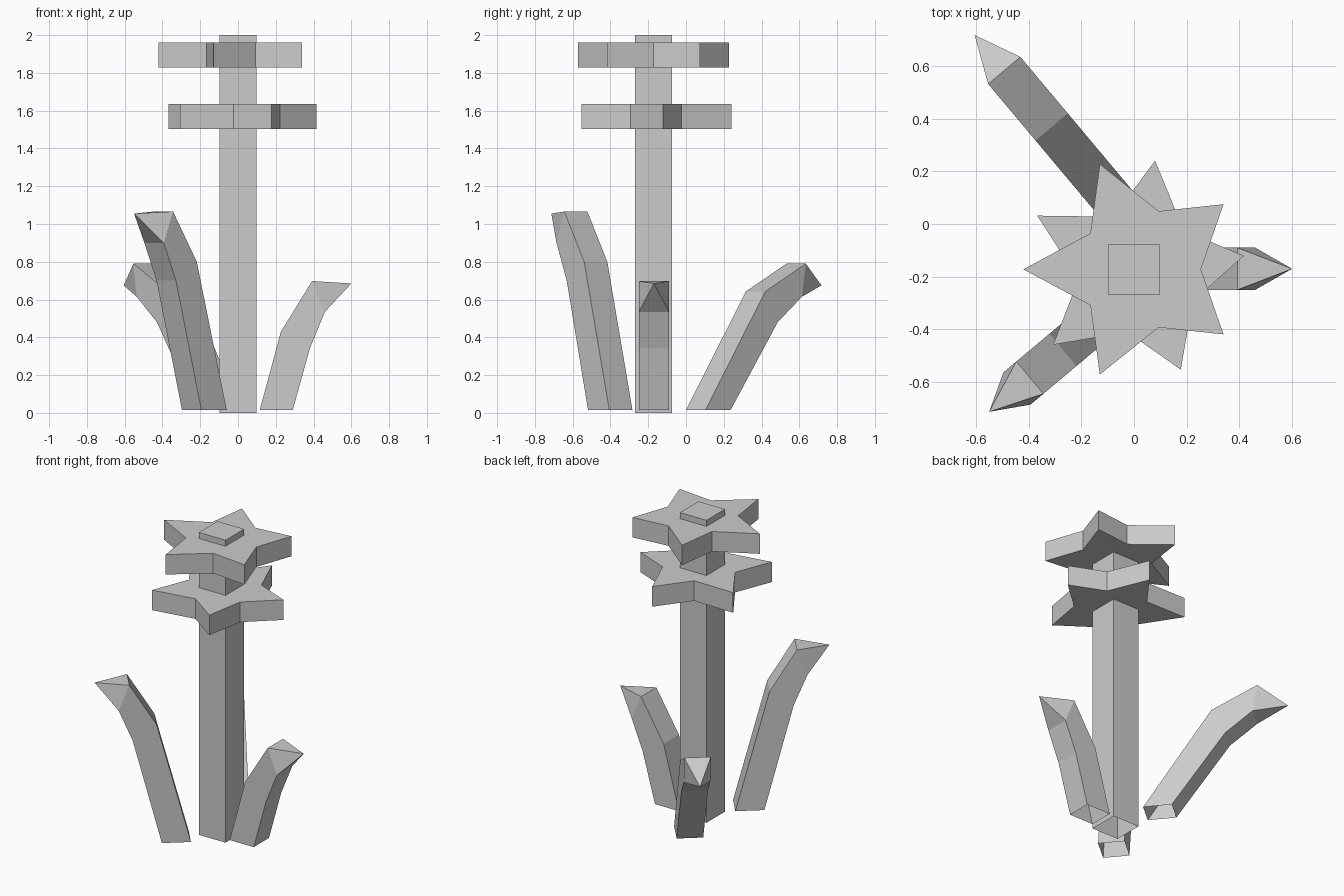
import bpy
import bmesh
from math import sin, cos, radians
from mathutils import Vector

if "Cube" in bpy.data.objects:
    bpy.data.objects.remove(bpy.data.objects["Cube"])

CX, CY = 0.0, -0.172      # stem axis


def make_object(name, verts, faces):
    mesh = bpy.data.meshes.new(name)
    bm = bmesh.new()
    vs = [bm.verts.new(v) for v in verts]
    for f in faces:
        bm.faces.new([vs[i] for i in f])
    bmesh.ops.recalc_face_normals(bm, faces=bm.faces)
    bm.to_mesh(mesh)
    bm.free()
    obj = bpy.data.objects.new(name, mesh)
    bpy.context.collection.objects.link(obj)
    return obj


def walls(n, lo, hi):
    return [(lo + i, lo + (i + 1) % n, hi + (i + 1) % n, hi + i) for i in range(n)]


# Square stem, open underneath
h = 0.097
square = [(CX - h, CY - h), (CX + h, CY - h), (CX + h, CY + h), (CX - h, CY + h)]
make_object("stem", [(x, y, z) for z in (0.0, 2.0) for x, y in square],
            walls(4, 0, 4) + [(4, 5, 6, 7)])


# Star-shaped blossom layers: the inner corners sit slightly off centre
def star(name, z0, z1, turn):
    outline = []
    for i in range(10):
        a = radians(180 + 36 * i)
        if i % 2 == 0:
            outline.append((0.42 * cos(a), 0.42 * sin(a)))
        else:
            outline.append((0.022 + 0.232 * cos(a), 0.232 * sin(a)))
    t = radians(turn)
    verts = [(CX + x * cos(t) - y * sin(t), CY + x * sin(t) + y * cos(t), z)
             for z in (z0, z1) for x, y in outline]
    make_object(name, verts, walls(10, 0, 10) + [tuple(range(10)), tuple(range(10, 20))])


star("upper_petals", 1.828, 1.96, 0)
star("lower_petals", 1.502, 1.635, -29)


# Leaves: rings of (inner distance back from tip, z, outer distance, z), open base
def leaf(name, tip, angle, rings, half_width=0.08):
    a = radians(angle)
    out = Vector((cos(a), sin(a), 0))
    side = Vector((-sin(a), cos(a), 0)) * half_width
    base = Vector((tip[0], tip[1], 0))
    verts = []
    for s_in, z_in, s_out, z_out in rings:
        p = base - out * s_in + Vector((0, 0, z_in))
        q = base - out * s_out + Vector((0, 0, z_out))
        verts += [p - side, q - side, q + side, p + side]
    faces = []
    for k in range(len(rings) - 1):
        faces += walls(4, 4 * k, 4 * k + 4)
    last, end = 4 * (len(rings) - 1), len(verts)
    verts.append(Vector(tip))
    faces += [(last + i, last + (i + 1) % 4, end) for i in range(4)]
    make_object(name, verts, faces)


leaf("right_leaf", (0.6, -0.17, 0.685), 0,
     [(0.485, 0.015, 0.31, 0.015), (0.373, 0.43, 0.22, 0.34), (0.208, 0.698, 0.14, 0.535)])
leaf("front_leaf", (-0.55, -0.713, 1.055), 220,
     [(0.573, 0.015, 0.398, 0.015), (0.366, 0.80, 0.222, 0.70), (0.202, 1.066, 0.138, 0.90)])
leaf("back_leaf", (-0.605, 0.717, 0.675), 130,
     [(0.869, 0.015, 0.695, 0.015), (0.455, 0.643, 0.369, 0.48), (0.175, 0.79, 0.202, 0.615)])
